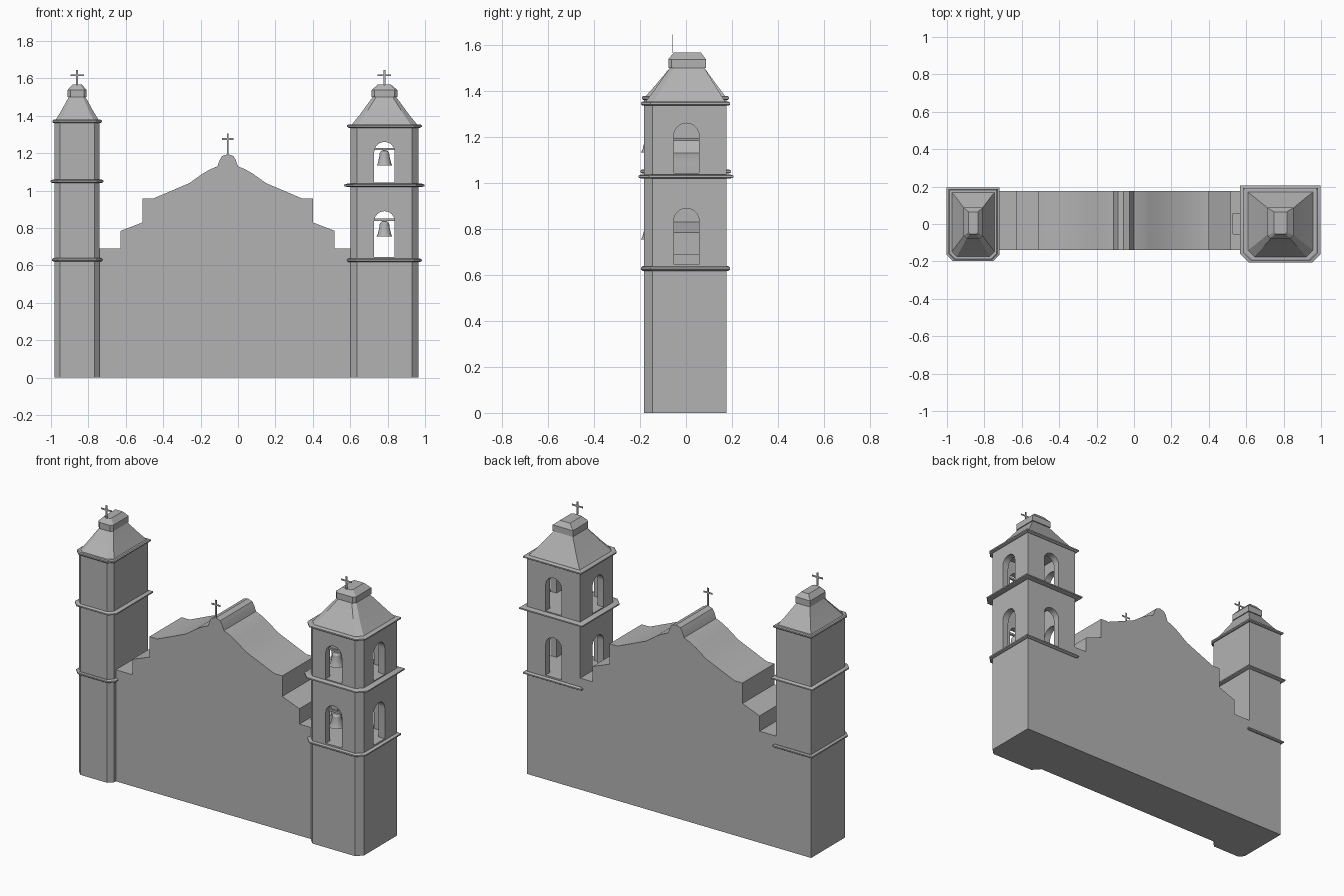
import bpy, bmesh, math
from mathutils import Vector

cube = bpy.data.objects.get("Cube")
if cube:
    bpy.data.objects.remove(cube, do_unlink=True)

# Single plaster colour
plaster = bpy.data.materials.new("grey_plaster")
plaster.use_nodes = True
GREY = (0.45, 0.45, 0.45, 1)
plaster.diffuse_color = GREY
plaster.node_tree.nodes["Principled BSDF"].inputs["Base Color"].default_value = GREY


def finish(name, bm):
    bmesh.ops.recalc_face_normals(bm, faces=bm.faces)
    mesh = bpy.data.meshes.new(name)
    bm.to_mesh(mesh)
    bm.free()
    mesh.materials.append(plaster)
    mesh.shade_smooth()
    mesh.set_sharp_from_angle(angle=math.radians(28))
    obj = bpy.data.objects.new(name, mesh)
    bpy.context.collection.objects.link(obj)
    return obj


def loft(name, rings):
    """Skin closed rings of points and cap both ends."""
    bm = bmesh.new()
    loops = [[bm.verts.new(p) for p in ring] for ring in rings]
    for a, b in zip(loops, loops[1:]):
        for i in range(len(a)):
            j = (i + 1) % len(a)
            bm.faces.new((a[i], a[j], b[j], b[i]))
    bm.faces.new(loops[0])
    bm.faces.new(loops[-1])
    return finish(name, bm)


def plan(cx, hx, y0, y1, c, z):
    """Rectangle with its two front corners chamfered."""
    return [(cx - hx + c, y0, z), (cx + hx - c, y0, z), (cx + hx, y0 + c, z),
            (cx + hx, y1, z), (cx - hx, y1, z), (cx - hx, y0 + c, z)]


def prism(name, outline, a, b, axis="y"):
    """Extrude a vertical outline along x or y."""
    def place(u, z, d):
        return (u, d, z) if axis == "y" else (d, u, z)
    return loft(name, [[place(u, z, d) for u, z in outline] for d in (a, b)])


def cut(obj, cutters):
    for c in cutters:
        c.hide_render = True
        mod = obj.modifiers.new("opening", "BOOLEAN")
        mod.operation, mod.solver, mod.object = "DIFFERENCE", "EXACT", c
    bpy.context.view_layer.update()
    deps = bpy.context.evaluated_depsgraph_get()
    mesh = bpy.data.meshes.new_from_object(obj.evaluated_get(deps))
    obj.modifiers.clear()
    obj.data = mesh
    mesh.shade_smooth()
    mesh.set_sharp_from_angle(angle=math.radians(28))


def arch(mid, half, z0, z1):
    spring = z1 - half
    arc = [(mid + half * math.cos(t * math.pi / 12), spring + half * math.sin(t * math.pi / 12))
           for t in range(13)]
    return [(mid - half, z0), (mid + half, z0)] + arc


def cross(name, x, y, z0, z1, arm_z, arm):
    t = 0.005
    half = [(t, z0), (t, arm_z - t), (arm, arm_z - t), (arm, arm_z + t), (t, arm_z + t), (t, z1)]
    outline = half + [(-u, z) for u, z in reversed(half)]
    prism(name, [(x + u, z) for u, z in outline], y - 0.001, y + 0.001)


FRONT, BACK = -0.182, 0.176


def cornice(name, cx, hx, c, z, out):
    steps = [(out * 0.5, -0.009), (out, -0.004), (out, 0.004), (out * 0.5, 0.009)]
    loft(name, [plan(cx, hx + o, FRONT - o * 0.75, BACK + o * 0.9, c + o * 0.3, z + dz)
                for o, dz in steps])


def tower(name, cx, hx, c, top, cap, ledges):
    body = loft(name + "_body", [plan(cx, hx, FRONT, BACK, c, z) for z in (0, top)])
    for i, (z, out) in enumerate(ledges):
        cornice(f"{name}_cornice_{i + 1}", cx, hx, c, z, out)
    # Hipped roof with a small stepped cap
    loft(name + "_roof", [
        plan(cx, hx, FRONT, BACK, c, top),
        plan(cx, hx * 0.6 + cap * 0.4, -0.139, 0.14, c * 0.8, top + (1.5 - top) * 0.37),
        plan(cx, cap, -0.07, 0.08, c * 0.5, 1.5)])
    loft(name + "_cap", [
        plan(cx, cap + 0.006, -0.077, 0.087, 0.015, 1.5),
        plan(cx, cap + 0.006, -0.077, 0.087, 0.015, 1.538),
        plan(cx, cap * 0.55, -0.053, 0.065, 0.008, 1.567)])
    cross(name + "_cross", cx, -0.058, 1.565, 1.645, 1.617, 0.036)
    return body


# Towers
BX = 0.783
tower("narrow_tower", -0.86, 0.12, 0.028, 1.37, 0.045,
      [(0.63, 0.015), (1.05, 0.022), (1.37, 0.012)])
belfry = tower("bell_tower", BX, 0.182, 0.036, 1.345, 0.063,
               [(0.627, 0.018), (1.028, 0.033), (1.345, 0.018)])

# Stepped gable wall, mirrored about its peak
PEAK = -0.055
side = [(0.03, 1.185), (0.042, 1.165), (0.055, 1.13), (0.095, 1.113), (0.135, 1.09), (0.205, 1.04),
        (0.4, 0.957), (0.455, 0.957), (0.455, 0.83), (0.572, 0.785), (0.572, 0.69)]
top = ([(-0.74, 0.69)] + [(PEAK - u, z) for u, z in reversed(side)] + [(PEAK, 1.195)]
       + [(PEAK + u, z) for u, z in side] + [(BX - 0.182, 0.69)])
wall = prism("gable_wall", [(-0.74, 0)] + top + [(BX - 0.182, 0)], -0.138, BACK)
cross("gable_cross", PEAK, -0.137, 1.185, 1.305, 1.275, 0.03)

# Hollow belfry storeys with arched openings on all four sides
cutters = []
for z0, z1, ceiling in ((0.645, 0.89, 1.015), (1.043, 1.26, 1.33)):
    cutters.append(loft("room_cutter", [plan(BX, 0.14, FRONT + 0.042, BACK - 0.042, 0.02, z)
                                        for z in (z0, ceiling)]))
    cutters.append(prism("arch_cutter", arch(BX, 0.055, z0, z1), -0.3, 0.3))
    cutters.append(prism("arch_cutter", arch(0.002, 0.055, z0, z1), 0.53, 1.1, "x"))
cut(belfry, cutters)
cut(wall, [cutters[2]])
for c in cutters:
    bpy.data.objects.remove(c, do_unlink=True)

# Bells hanging in the front arches
for label, z in (("lower", 0.755), ("upper", 1.133)):
    profile = [(0.042, 0), (0.036, 0.012), (0.028, 0.045), (0.025, 0.068), (0.016, 0.08), (0.006, 0.083)]
    y = -0.153
    loft(label + "_bell", [[(BX + r * math.cos(a * math.pi / 8), y + r * math.sin(a * math.pi / 8), z + h)
                            for a in range(16)] for r, h in profile])
    beam = [(y - 0.006, z + 0.083), (y + 0.006, z + 0.083), (y + 0.006, z + 0.095), (y - 0.006, z + 0.095)]
    prism(label + "_bell_beam", beam, BX - 0.056, BX + 0.056, "x")
